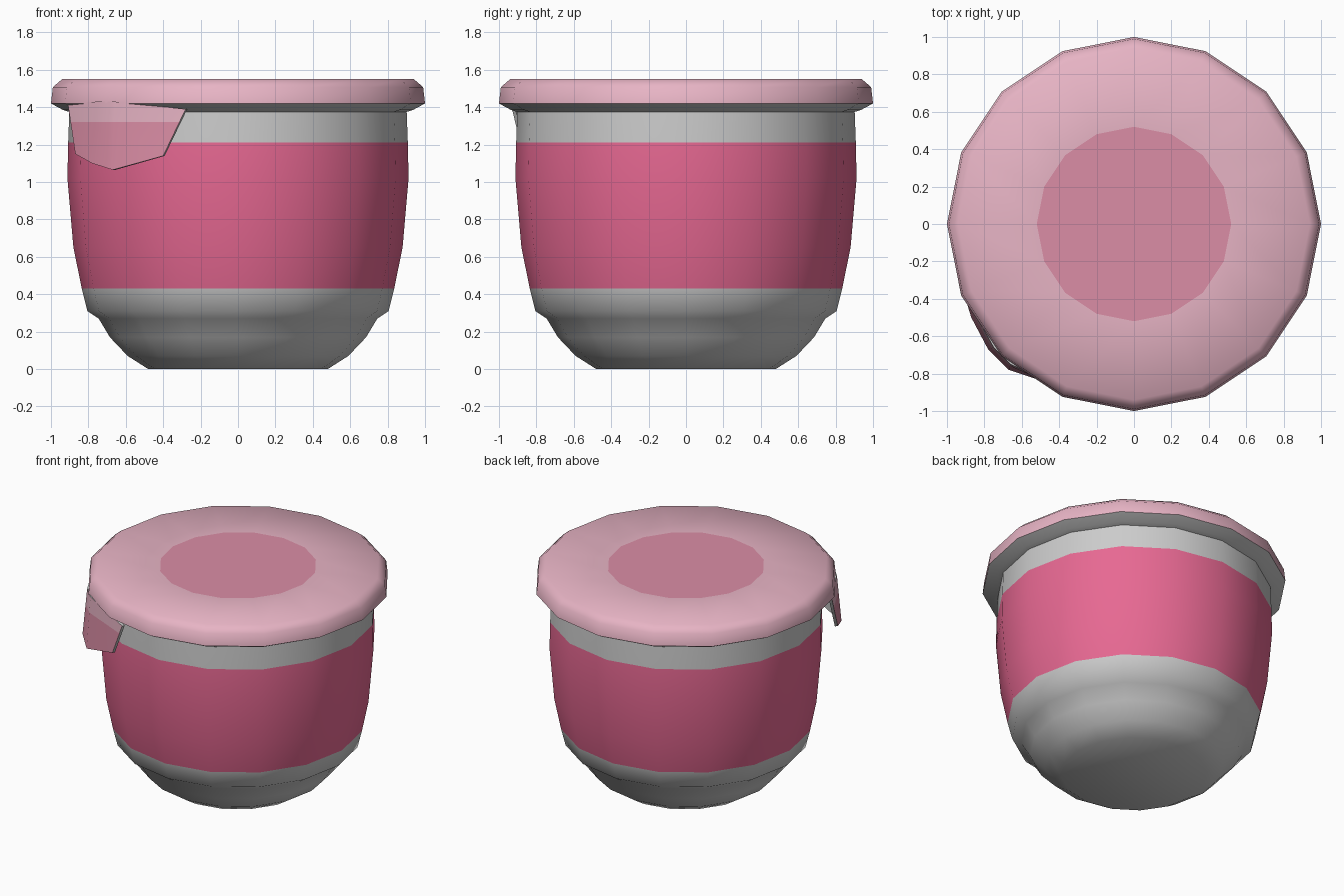
import bpy, bmesh, math
from mathutils import Vector

if "Cube" in bpy.data.objects:
    bpy.data.objects.remove(bpy.data.objects["Cube"])

SIDES = 16


def material(name, rgb):
    m = bpy.data.materials.new(name)
    m.diffuse_color = (*rgb, 1)
    m.use_nodes = True
    m.node_tree.nodes["Principled BSDF"].inputs["Base Color"].default_value = m.diffuse_color
    return m


GREY = material("light_grey", (0.60, 0.60, 0.60))
BAND = material("deep_pink", (0.80, 0.14, 0.29))
LID = material("pale_pink", (0.88, 0.50, 0.61))
DISC = material("mid_pink", (0.71, 0.27, 0.38))


def finish(bm, name, mats):
    mesh = bpy.data.meshes.new(name)
    bm.to_mesh(mesh)
    bm.free()
    for m in mats:
        mesh.materials.append(m)
    ob = bpy.data.objects.new(name, mesh)
    bpy.context.collection.objects.link(ob)
    bpy.ops.object.select_all(action='DESELECT')
    ob.select_set(True)
    bpy.context.view_layer.objects.active = ob
    return ob


def lathe(name, profile, mats, rule, cap):
    """Spin (radius, z) points about z; cap the first or last ring."""
    bm = bmesh.new()
    rings = []
    for r, z in profile:
        rings.append([bm.verts.new((r * math.cos(2 * math.pi * i / SIDES),
                                    r * math.sin(2 * math.pi * i / SIDES), z))
                      for i in range(SIDES)])
    for a, b in zip(rings, rings[1:]):
        for i in range(SIDES):
            j = (i + 1) % SIDES
            bm.faces.new((a[i], a[j], b[j], b[i]))
    if cap == "bottom":
        bm.faces.new(rings[0][::-1])
    else:
        bm.faces.new(rings[-1])
    for f in bm.faces:
        f.material_index = rule(f.calc_center_median())
    ob = finish(bm, name, mats)
    bpy.ops.object.shade_smooth_by_angle(angle=math.radians(50))
    return ob


# Cup with stepped foot, coloured band and flared flange
lathe("cup",
      [(0.48, 0), (0.59, 0.07), (0.685, 0.17), (0.745, 0.27), (0.805, 0.31),
       (0.835, 0.43), (0.88, 0.65), (0.912, 1.02), (0.908, 1.21),
       (0.902, 1.375), (0.935, 1.385), (1.0, 1.42)],
      [GREY, BAND], lambda c: int(0.43 < c.z < 1.21), "bottom")

# Foil lid with a darker centre disc
lathe("lid",
      [(1.0, 1.42), (0.99, 1.507), (0.94, 1.55), (0.52, 1.55)],
      [LID, DISC], lambda c: int(c.xy.length < 0.3 and c.z > 1.54), "top")

# Peel tab hanging at the front left corner, grey on the inside
top = [(-0.91, -0.37, 1.42), (-0.75, -0.66, 1.43),
       (-0.66, -0.75, 1.43), (-0.28, -0.93, 1.39)]
bottom = [(-0.87, -0.50, 1.15), (-0.78, -0.67, 1.10),
          (-0.67, -0.78, 1.065), (-0.40, -0.87, 1.14)]
bm = bmesh.new()
rows = [[], [], []]
for a, b in zip(map(Vector, top), map(Vector, bottom)):
    mid = a.lerp(b, (a.z - 1.32) / (a.z - b.z))
    for row, p in zip(rows, (a, mid, b)):
        row.append(bm.verts.new(p))
for k in range(2):
    for i in range(3):
        f = bm.faces.new((rows[k][i], rows[k + 1][i],
                          rows[k + 1][i + 1], rows[k][i + 1]))
        f.material_index = k
tab = finish(bm, "peel_tab", [LID, DISC, GREY, GREY])
mod = tab.modifiers.new("thickness", 'SOLIDIFY')
mod.thickness = 0.02
mod.offset = -1
mod.material_offset = 2
mod.material_offset_rim = 2
bpy.ops.object.modifier_apply(modifier=mod.name)
bpy.ops.object.shade_smooth_by_angle(angle=math.radians(50))
